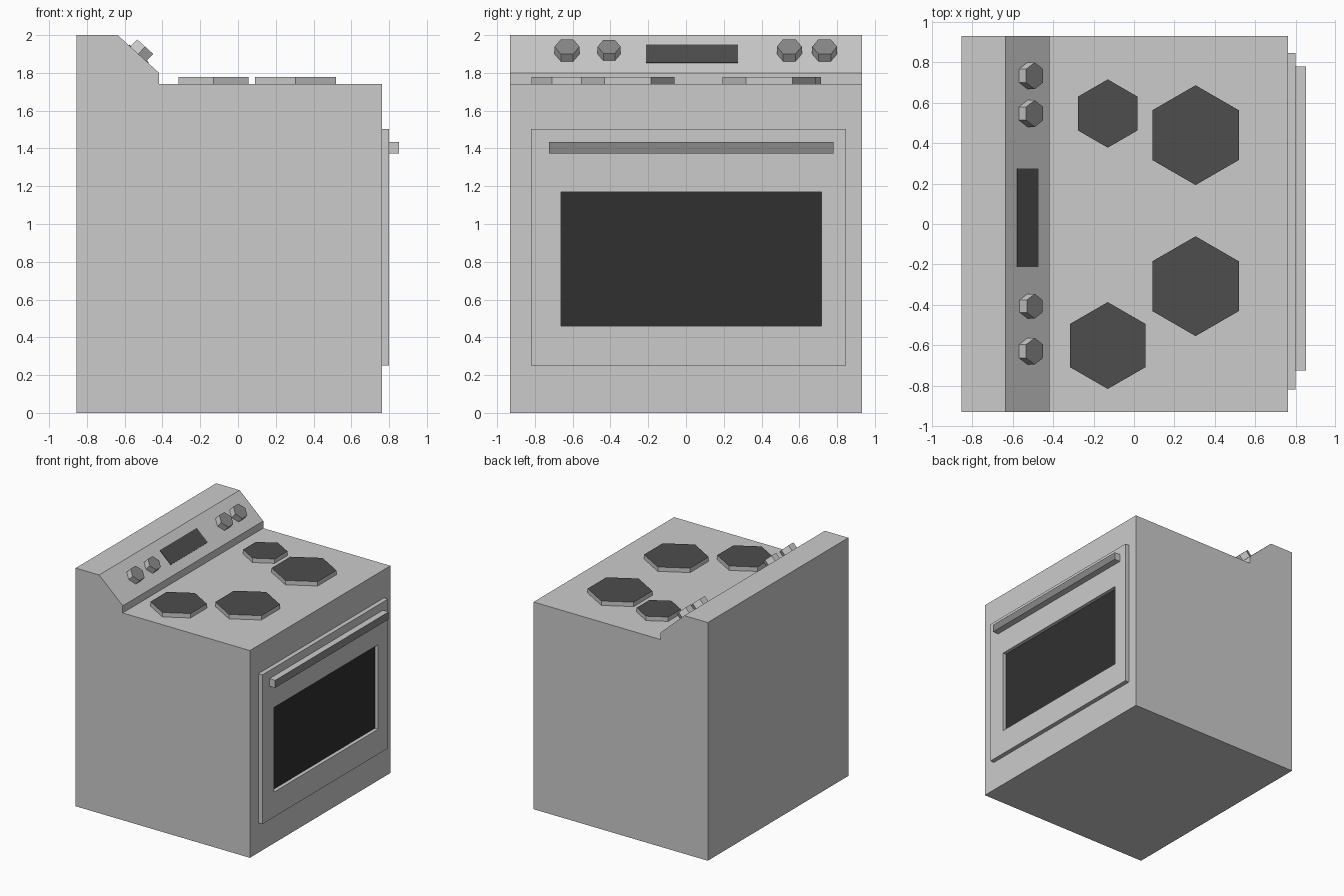
import bpy, bmesh, math
from mathutils import Vector

if "Cube" in bpy.data.objects:
    bpy.data.objects.remove(bpy.data.objects["Cube"])


def material(name, v):
    m = bpy.data.materials.new(name)
    m.diffuse_color = (v, v, v, 1)
    m.use_nodes = True
    m.node_tree.nodes["Principled BSDF"].inputs["Base Color"].default_value = m.diffuse_color
    return m


GREY = material("grey", 0.8)
COOKTOP = material("cooktop_grey", 0.54)
TRIM = material("trim_grey", 0.25)
DARK = material("dark_glass", 0.075)
BLACK = material("oven_glass", 0.03)


def finish(name, bm, pick=None, mat=None):
    """Make an object; faces accepted by pick get mat."""
    bmesh.ops.recalc_face_normals(bm, faces=bm.faces[:])
    me = bpy.data.meshes.new(name)
    if mat:
        for f in bm.faces:
            f.material_index = int(pick(f))
    bm.to_mesh(me)
    bm.free()
    me.materials.append(GREY)
    if mat:
        me.materials.append(mat)
    ob = bpy.data.objects.new(name, me)
    bpy.context.collection.objects.link(ob)
    return ob


def prism(points, sweep):
    """Closed solid: polygon swept along a vector."""
    bm = bmesh.new()
    f = bm.faces.new([bm.verts.new(p) for p in points])
    out = bmesh.ops.extrude_face_region(bm, geom=[f])["geom"]
    bmesh.ops.translate(bm, vec=sweep, verts=[v for v in out if isinstance(v, bmesh.types.BMVert)])
    bmesh.ops.recalc_face_normals(bm, faces=bm.faces[:])
    bm.normal_update()
    return bm


def facing(d):
    return lambda f: f.normal.dot(d) > 0.99


def rect_yz(x, y0, y1, z0, z1):
    return [(x, y0, z0), (x, y1, z0), (x, y1, z1), (x, y0, z1)]


def hexagon(centre, r, across, along):
    """Six points, corners pointing along the 'along' axis."""
    return [centre + r * (math.sin(a) * across + math.cos(a) * along)
            for a in (i * math.pi / 3 for i in range(6))]


X, Y, Z = Vector((1, 0, 0)), Vector((0, 1, 0)), Vector((0, 0, 1))

# Body with sloped control panel
profile = [(-0.855, 0), (0.763, 0), (0.763, 1.74), (-0.418, 1.74),
           (-0.418, 1.80), (-0.637, 2.0), (-0.855, 2.0)]
body = prism([(x, -0.932, z) for x, z in profile], Y * 1.864)
finish("stove_body", body,
       lambda f: f.normal.z > 0.99 and f.calc_center_median().z < 1.9, COOKTOP)

# Oven door with recessed window
door = prism(rect_yz(0.763, -0.82, 0.847, 0.25, 1.503), X * 0.037)
front = next(f for f in door.faces if f.normal.x > 0.99)
bmesh.ops.inset_individual(door, faces=[front], thickness=0.1)
for v in front.verts:
    v.co.y = 0.717 if v.co.y > 0 else -0.663
    v.co.z = 1.17 if v.co.z > 0.85 else 0.46
door.normal_update()
bmesh.ops.inset_individual(door, faces=[front], thickness=0.001, depth=-0.03)
door.normal_update()
finish("oven_door", door,
       lambda f: f.normal.x > 0.99 and f.calc_center_median().x < 0.79, BLACK)

# Door handle
finish("door_handle", prism(rect_yz(0.80, -0.725, 0.78, 1.372, 1.435), X * 0.053), facing(X), TRIM)

# Burners
for i, (x, y, r) in enumerate([(-0.13, 0.547, 0.169), (0.305, 0.44, 0.247),
                               (0.305, -0.308, 0.247), (-0.13, -0.602, 0.215)]):
    finish(f"burner_{i + 1}", prism(hexagon(Vector((x, y, 1.74)), r, X, Y), Z * 0.037),
           facing(Z), DARK)

# Directions on the control panel slope
low, high = Vector((-0.418, 0, 1.80)), Vector((-0.637, 0, 2.0))
up = (high - low).normalized()
out = Y.cross(up)
if out.z < 0:
    out = -out
mid = (low + high) / 2

# Knobs
for i, (y, r) in enumerate([(-0.63, 0.066), (-0.407, 0.061), (0.547, 0.066), (0.734, 0.066)]):
    finish(f"knob_{i + 1}", prism(hexagon(mid + Y * y, r, up, Y), out * 0.053), facing(out), TRIM)

# Display panel
corners = [mid + Y * y + up * s for y, s in
           [(-0.213, -0.07), (0.276, -0.07), (0.276, 0.07), (-0.213, 0.07)]]
finish("display_panel", prism(corners, out * 0.004), lambda f: True, DARK)
